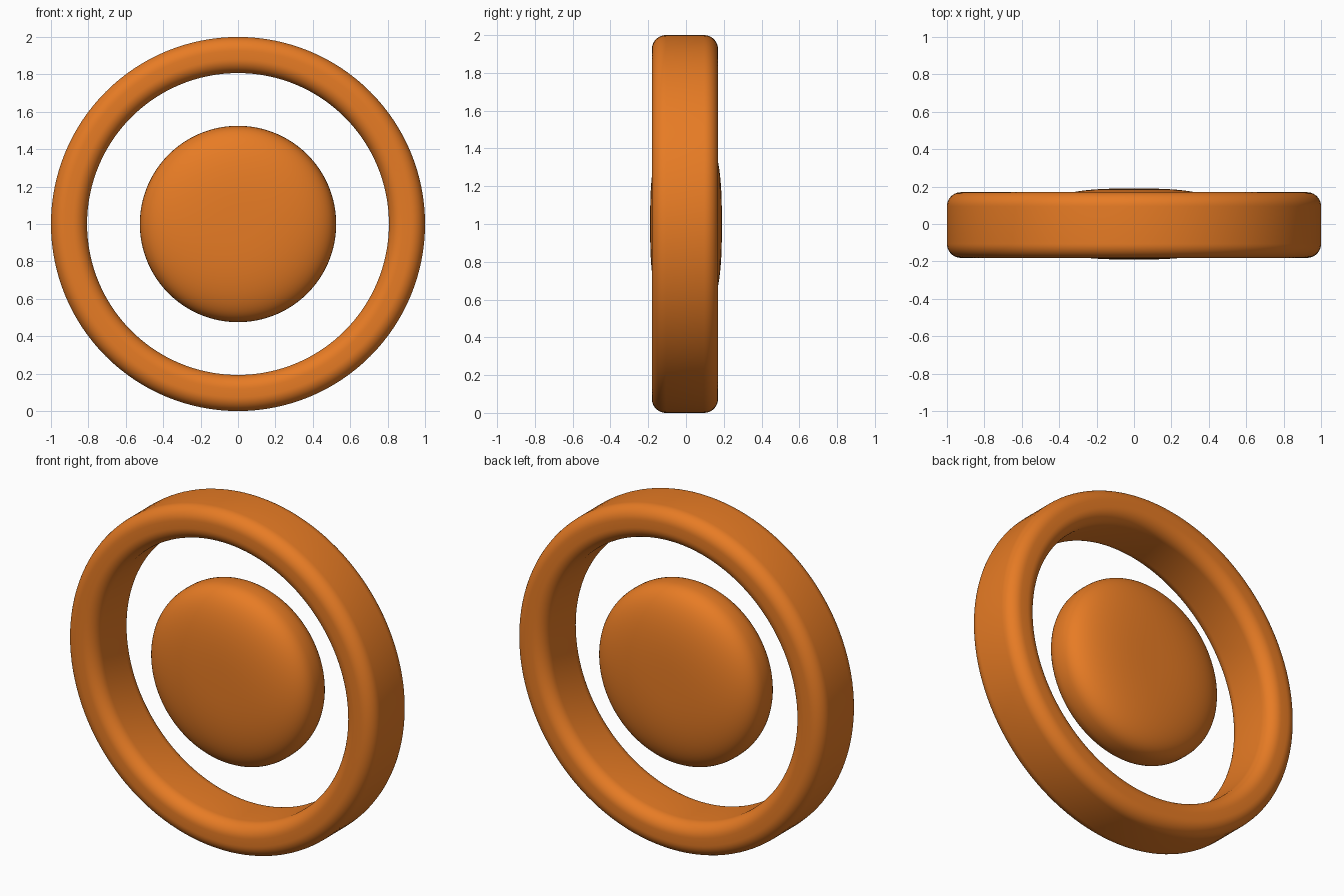
import bpy, bmesh
from math import sin, cos, pi, radians
from mathutils import Vector, Matrix

if "Cube" in bpy.data.objects:
    bpy.data.objects.remove(bpy.data.objects["Cube"])

orange = bpy.data.materials.new("orange")
orange.diffuse_color = (0.8, 0.2, 0.018, 1)
orange.use_nodes = True
orange.node_tree.nodes["Principled BSDF"].inputs["Base Color"].default_value = orange.diffuse_color
CENTRE = Vector((0, 0, 1))


def lathe(name, profile, closed, steps=128):
    """Spin a (radius, y) profile around the y axis."""
    bm = bmesh.new()
    verts = [bm.verts.new((r, y, 0)) for r, y in profile]
    pairs = list(zip(verts, verts[1:]))
    if closed:
        pairs.append((verts[-1], verts[0]))
    edges = [bm.edges.new(p) for p in pairs]
    bmesh.ops.spin(bm, geom=verts + edges, cent=(0, 0, 0), axis=(0, 1, 0),
                   angle=2 * pi, steps=steps, use_duplicate=False)
    bmesh.ops.remove_doubles(bm, verts=bm.verts[:], dist=1e-5)
    bmesh.ops.recalc_face_normals(bm, faces=bm.faces[:])
    bmesh.ops.transform(bm, matrix=Matrix.Translation(CENTRE), verts=bm.verts[:])
    mesh = bpy.data.meshes.new(name)
    bm.to_mesh(mesh)
    bm.free()
    mesh.materials.append(orange)
    mesh.shade_smooth()
    obj = bpy.data.objects.new(name, mesh)
    bpy.context.collection.objects.link(obj)
    return obj


def rounded_rect(r0, r1, y0, y1, rad, n=10):
    """Rounded rectangle cross-section, counter-clockwise."""
    corners = [(r1 - rad, y1 - rad), (r0 + rad, y1 - rad),
               (r0 + rad, y0 + rad), (r1 - rad, y0 + rad)]
    return [(cx + rad * cos(radians(90) * (k + i / n)),
             cy + rad * sin(radians(90) * (k + i / n)))
            for k, (cx, cy) in enumerate(corners) for i in range(n + 1)]


def cushion(radius, half, power, n=40):
    """Half of a superellipse, from the front pole to the back pole."""
    pts = []
    for i in range(n + 1):
        a = -pi / 2 + pi * i / n
        c, s = max(cos(a), 0), sin(a)
        if i in (0, n):
            c = 0
        pts.append((radius * c ** (2 / power),
                    half * abs(s) ** (2 / power) * (1 if s > 0 else -1)))
    return pts


# outer ring with soft edges
lathe("outer_ring", rounded_rect(0.807, 1.0, -0.181, 0.17, 0.075), True)

# domed centre disc
lathe("centre_disc", cushion(0.525, 0.19, 2.8), False)
